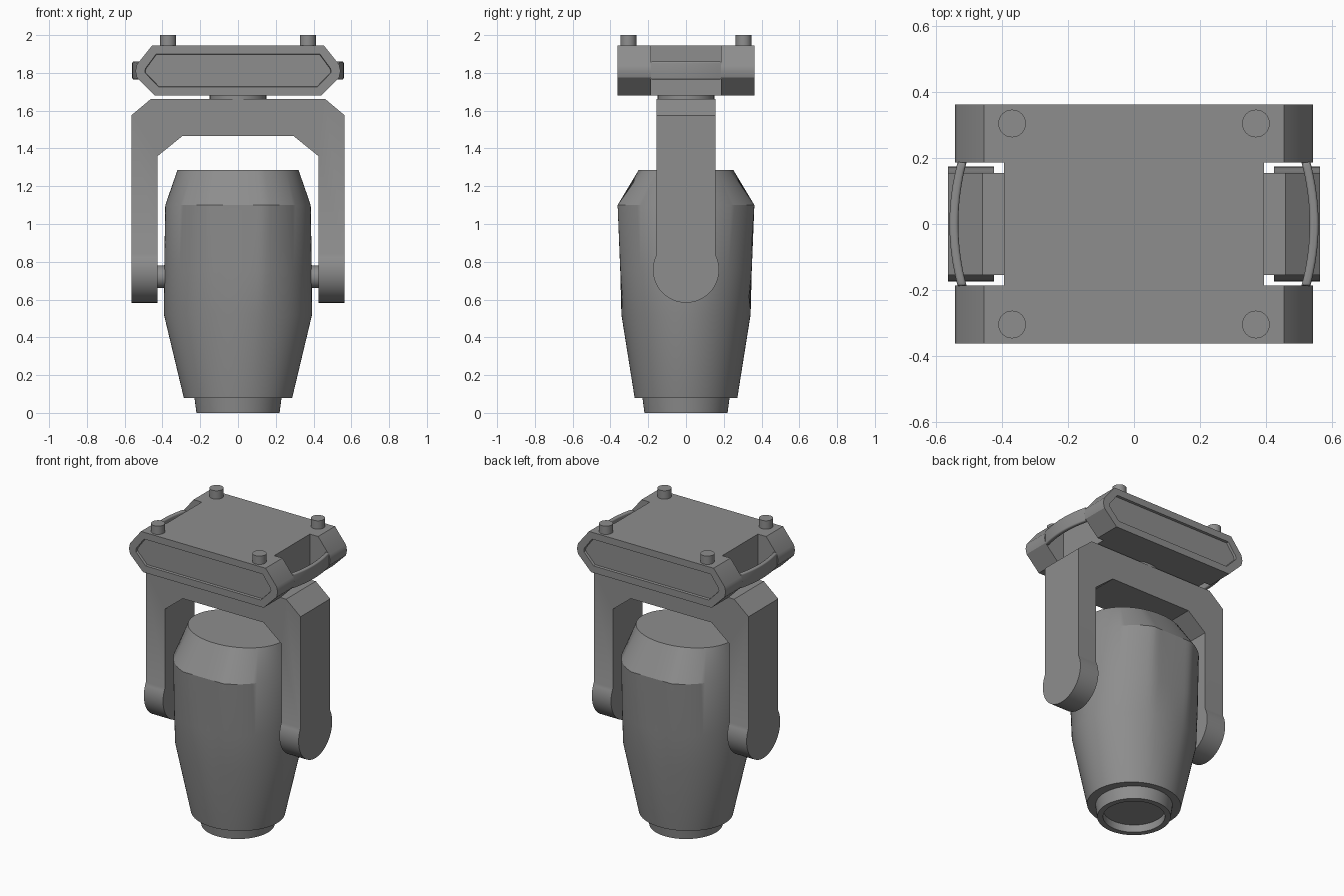
import bpy, bmesh, math
from mathutils import Vector

if "Cube" in bpy.data.objects:
    bpy.data.objects.remove(bpy.data.objects["Cube"])

dark = bpy.data.materials.new("dark_grey")
dark.diffuse_color = (0.27, 0.27, 0.27, 1)
dark.use_nodes = True
dark.node_tree.nodes["Principled BSDF"].inputs["Base Color"].default_value = dark.diffuse_color


def finish(name, bm, smooth=True):
    bmesh.ops.recalc_face_normals(bm, faces=bm.faces)
    mesh = bpy.data.meshes.new(name)
    bm.to_mesh(mesh)
    bm.free()
    mesh.materials.append(dark)
    ob = bpy.data.objects.new(name, mesh)
    bpy.context.collection.objects.link(ob)
    if smooth:
        shade(ob)
    return ob


def activate(ob):
    bpy.ops.object.select_all(action='DESELECT')
    ob.select_set(True)
    bpy.context.view_layer.objects.active = ob


def shade(ob):
    activate(ob)
    bpy.ops.object.shade_smooth_by_angle(angle=math.radians(28))


def prism(points, axis, lo, hi):
    """Extrude a 2D outline along x, y or z; returns a bmesh."""
    place = {'x': lambda a, b, d: (d, a, b),
             'y': lambda a, b, d: (a, d, b),
             'z': lambda a, b, d: (a, b, d)}[axis]
    bm = bmesh.new()
    face = bm.faces.new([bm.verts.new(place(a, b, lo)) for a, b in points])
    ext = bmesh.ops.extrude_face_region(bm, geom=[face])
    moved = [v for v in ext['geom'] if isinstance(v, bmesh.types.BMVert)]
    bmesh.ops.translate(bm, verts=moved, vec=Vector(place(0, 0, hi - lo)))
    bmesh.ops.recalc_face_normals(bm, faces=bm.faces)
    return bm


def circle(r, a=0, b=0, n=48):
    return [(a + r * math.cos(2 * math.pi * i / n),
             b + r * math.sin(2 * math.pi * i / n)) for i in range(n)]


def mirrored(half):
    return half + [(-a, b) for a, b in reversed(half)]


def boolean(ob, other, operation):
    mod = ob.modifiers.new(operation, 'BOOLEAN')
    mod.operation, mod.object, mod.solver = operation, other, 'EXACT'
    activate(ob)
    bpy.ops.object.modifier_apply(modifier=mod.name)
    bpy.data.objects.remove(other)


def loft(name, rings, n=96):
    """Rings of (x radius, y radius, flat limit in y, z), capped at both ends."""
    bm = bmesh.new()
    loops = []
    for rx, ry, lim, z in rings:
        loops.append([bm.verts.new((rx * x, max(-lim, min(lim, ry * y)), z))
                      for x, y in circle(1, n=n)])
    for a, b in zip(loops, loops[1:]):
        for i in range(n):
            j = (i + 1) % n
            bm.faces.new((a[i], a[j], b[j], b[i]))
    bm.faces.new(loops[0])
    bm.faces.new(loops[-1])
    return finish(name, bm)


# Base housing with recessed front and back panels
bm = prism(mirrored([(0.44, 1.68), (0.535, 1.775), (0.543, 1.81),
                     (0.535, 1.845), (0.455, 1.945)]), 'y', -0.362, 0.362)
ends = [f for f in bm.faces if abs(f.normal.y) > 0.9]
bmesh.ops.inset_individual(bm, faces=ends, thickness=0.05, depth=0)
bmesh.ops.inset_individual(bm, faces=ends, thickness=0.003, depth=-0.015)
base = finish("base_housing", bm, False)

# Handle notches through both ends of the base
for s in (-1, 1):
    x0, x1 = sorted((s * 0.395, s * 0.7))
    cutter = finish("notch_cutter", prism(
        [(x0, -0.186), (x1, -0.186), (x1, 0.186), (x0, 0.186)], 'z', 1.6, 2.0), False)
    boolean(base, cutter, 'DIFFERENCE')
shade(base)

# Bowed carrying handles across the notches
for s, side in ((-1, "left"), (1, "right")):
    ys = [-0.188 + 0.376 * i / 16 for i in range(17)]
    bow = lambda y: 0.025 * (1 - (y / 0.188) ** 2)
    outline = [(s * (0.535 + bow(y)), y) for y in ys]
    outline += [(s * (0.508 + bow(y)), y) for y in reversed(ys)]
    bm = prism(outline, 'z', 1.765, 1.86)
    rims = [e for e in bm.edges if abs(e.verts[0].co.z - e.verts[1].co.z) < 1e-5]
    bmesh.ops.bevel(bm, geom=rims, offset=0.009, segments=4, profile=0.5, affect='EDGES')
    finish(side + "_handle", bm)

# Feet on top of the base
for x in (-0.37, 0.37):
    for y in (-0.305, 0.305):
        finish("foot", prism(circle(0.042, x, y, 32), 'z', 1.94, 2.0))

# Pan bearing between base and yoke
finish("pan_bearing", prism(circle(0.15), 'z', 1.655, 1.69))

# Yoke: front outline intersected with the round-ended side outline
yoke = finish("yoke", prism(mirrored([
    (0.295, 1.465), (0.425, 1.36), (0.425, 0.5), (0.565, 0.5),
    (0.565, 1.575), (0.46, 1.663)]), 'y', -0.25, 0.25), False)
a0 = math.acos(0.155 / 0.175)
arc = [a0 - (2 * a0 + math.pi) * i / 40 for i in range(41)]
side_outline = [(-0.155, 1.8), (0.155, 1.8)]
side_outline += [(0.175 * math.cos(a), 0.758 + 0.175 * math.sin(a)) for a in arc]
boolean(yoke, finish("yoke_side", prism(side_outline, 'x', -0.7, 0.7), False), 'INTERSECT')
shade(yoke)

# Tilt axles
for s, side in ((-1, "left"), (1, "right")):
    finish(side + "_axle", prism(circle(0.06, 0, 0.72, 32), 'x',
                                 *sorted((s * 0.36, s * 0.435))))

# Lamp head: oval ends, round middle flattened front and back
loft("lamp_head", [(0.287, 0.272, 1, 0.08), (0.392, 0.342, 1, 0.52),
                   (0.391, 0.366, 0.348, 0.75), (0.385, 0.392, 0.362, 1.10),
                   (0.32, 0.25, 1, 1.287)])

# Lens barrel with a recessed lens
loft("lens_barrel", [(0.232, 0.232, 1, 0.09), (0.22, 0.22, 1, 0.0),
                     (0.185, 0.185, 1, 0.0), (0.185, 0.185, 1, 0.05)], 64)
